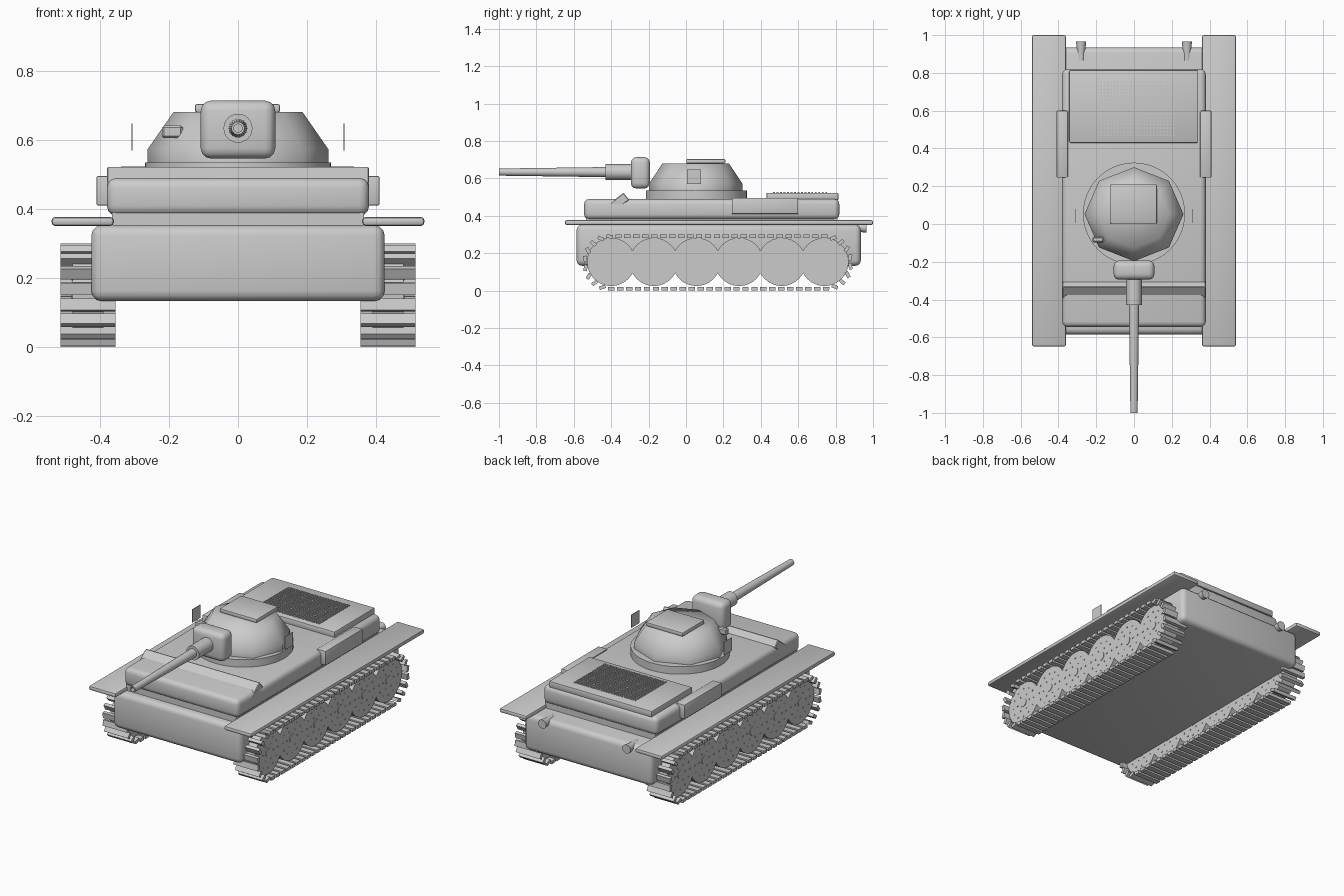
import bpy, math
from math import pi, sin, cos, radians
from mathutils import Vector

if "Cube" in bpy.data.objects:
    bpy.data.objects.remove(bpy.data.objects["Cube"])

grey = bpy.data.materials.new("plain grey")
grey.use_nodes = True
grey.diffuse_color = (0.6, 0.6, 0.6, 1)
grey.node_tree.nodes["Principled BSDF"].inputs["Base Color"].default_value = (0.6, 0.6, 0.6, 1)


def finish(ob, name, smooth=35):
    ob.name = ob.data.name = name
    ob.data.materials.append(grey)
    bpy.ops.object.select_all(action='DESELECT')
    ob.select_set(True)
    bpy.context.view_layer.objects.active = ob
    if smooth:
        bpy.ops.object.shade_smooth_by_angle(angle=radians(smooth))
    return ob


def box(name, x, y, z, bevel=0.0, segments=3, tilt=0.0):
    """Box from (min, max) ranges, with optional rounded edges and tilt about x."""
    bpy.ops.mesh.primitive_cube_add(size=1)
    ob = bpy.context.object
    spans = (x, y, z)
    size = [b - a for a, b in spans]
    for v in ob.data.vertices:
        v.co = Vector([c * s for c, s in zip(v.co, size)])
    ob.location = [(a + b) / 2 for a, b in spans]
    ob.rotation_euler.x = tilt
    if bevel:
        mod = ob.modifiers.new("rounded", 'BEVEL')
        mod.width, mod.segments = bevel, segments
        bpy.ops.object.modifier_apply(modifier=mod.name)
    return finish(ob, name, 35 if bevel else 0)


def lathe(name, centre, profile, sides=32, axis='Z', smooth=35):
    """Closed solid of (radius, distance) rings about an axis."""
    verts, faces = [], []
    for r, d in profile:
        for i in range(sides):
            a = 2 * pi * i / sides
            p = (r * cos(a), r * sin(a), d)
            verts.append({'Z': p, 'X': (p[2], p[0], p[1]), 'Y': (p[1], p[2], p[0])}[axis])
    for k in range(len(profile) - 1):
        for i in range(sides):
            j = (i + 1) % sides
            faces.append((k * sides + i, k * sides + j, (k + 1) * sides + j, (k + 1) * sides + i))
    faces.append(tuple(reversed(range(sides))))
    faces.append(tuple(range((len(profile) - 1) * sides, len(profile) * sides)))
    me = bpy.data.meshes.new(name)
    me.from_pydata(verts, [], faces)
    ob = bpy.data.objects.new(name, me)
    bpy.context.collection.objects.link(ob)
    ob.location = centre
    return finish(ob, name, smooth)


def blocks(name, items):
    """One mesh of many boxes: (centre, size, angle about x)."""
    verts, faces = [], []
    for c, s, a in items:
        n = len(verts)
        for i in range(8):
            dx, dy, dz = [((i >> k & 1) - 0.5) * s[k] for k in range(3)]
            verts.append((c[0] + dx, c[1] + dy * cos(a) - dz * sin(a), c[2] + dy * sin(a) + dz * cos(a)))
        for f in ("0462", "1375", "0154", "2673", "0231", "4576"):
            faces.append([n + int(d) for d in f])
    me = bpy.data.meshes.new(name)
    me.from_pydata(verts, [], faces)
    ob = bpy.data.objects.new(name, me)
    bpy.context.collection.objects.link(ob)
    return finish(ob, name, 0)


# Hull
box("lower_hull", (-0.425, 0.425), (-0.585, 0.935), (0.133, 0.353), 0.03)
box("hull_joint", (-0.365, 0.365), (-0.535, 0.81), (0.345, 0.39))
box("upper_hull", (-0.38, 0.38), (-0.545, 0.82), (0.381, 0.49), 0.028)
box("front_plate", (-0.38, 0.38), (-0.43, -0.305), (0.441, 0.49), 0.004, 1, radians(39))

# Engine deck with raised mesh grille
box("engine_deck", (-0.343, 0.34), (0.43, 0.815), (0.485, 0.523), 0.006, 2)
blocks("engine_grille", [((-0.19 + 0.4 * i / 23, 0.47 + 0.28 * j / 15, 0.524), (0.009, 0.01, 0.008), 0)
                         for i in range(24) for j in range(16)])

# Turret
lathe("turret_ring", (0, 0.055, 0), [(0.27, 0.48), (0.27, 0.535)], 48)
turret = lathe("turret", (0, 0.052, 0), [(0.262, 0.53), (0.262, 0.573), (0.187, 0.681)], 8, smooth=80)
turret.scale.y = 0.95
box("turret_hatch", (-0.125, 0.122), (0.002, 0.21), (0.68, 0.704), 0.006, 2)
box("gun_sight", (-0.22, -0.16), (-0.097, -0.068), (0.605, 0.642), 0.006, 1)

# Gun
box("gun_mantlet", (-0.108, 0.108), (-0.295, -0.193), (0.546, 0.714), 0.03)
lathe("gun_sleeve", (0, 0, 0.634), [(0.042, -0.43), (0.042, -0.28)], 24, 'Y')
lathe("gun_barrel", (0, 0, 0.634), [(0.012, -0.96), (0.012, -1.0), (0.019, -1.0), (0.027, -0.42)], 24, 'Y')

# Running gear
WHEELS = [-0.4 + 0.228 * i for i in range(6)]
AXLE, RADIUS, LINKS = 0.15, 0.14, 66
WHEEL_HALF = 0.045
run = WHEELS[-1] - WHEELS[0]
loop = 2 * run + 2 * pi * RADIUS


def track_point(t):
    """Position and angle around the loop at distance t."""
    if t < run:
        return WHEELS[0] + t, AXLE - RADIUS, 0
    t -= run
    if t < pi * RADIUS:
        a = t / RADIUS
        return WHEELS[-1] + RADIUS * sin(a), AXLE - RADIUS * cos(a), a
    t -= pi * RADIUS
    if t < run:
        return WHEELS[-1] - t, AXLE + RADIUS, pi
    a = pi + (t - run) / RADIUS
    return WHEELS[0] + RADIUS * sin(a), AXLE - RADIUS * cos(a), a


for side, s in (("left", 1), ("right", -1)):
    # Links lean against the curve, so they stand out like teeth at both ends
    links = []
    for i in range(LINKS):
        y, z, a = track_point(loop * i / LINKS)
        links.append(((s * 0.435, y, z), (0.16, 0.034, 0.019), -a))
    blocks(side + "_track", links)
    for n, y in enumerate(WHEELS, 1):
        centre = Vector((s * 0.435, y, AXLE + 0.004))
        lathe(f"{side}_wheel_{n}", centre, [(0.129, -WHEEL_HALF), (0.129, WHEEL_HALF)], 32, 'X')
        hub = WHEEL_HALF + 0.003
        lathe(f"{side}_hub_{n}", centre, [(0.025, -hub), (0.025, hub)], 16, 'X')
        blocks(f"{side}_bolts_{n}", [(centre + Vector((0, r * cos(a), r * sin(a))), (2 * hub, 0.007, 0.007), a)
                                     for r, count in ((0.05, 6), (0.09, 12))
                                     for a in [2 * pi * k / count for k in range(count)]])

    # Fenders, stowage boxes, side plates and exhausts
    box(side + "_fender", sorted((s * 0.36, s * 0.54)), (-0.648, 1.0), (0.351, 0.377), 0.01, 2)
    box(side + "_stowage_box", sorted((s * 0.35, s * 0.41)), (0.245, 0.6), (0.41, 0.496), 0.005, 2)
    box(side + "_side_plate", sorted((s * 0.306, s * 0.309)), (0.005, 0.08), (0.57, 0.648))
    lathe(side + "_exhaust", (s * 0.28, 0, 0.337), [(0.02, 0.865), (0.022, 0.92), (0.027, 0.965)], 16, 'Y')
